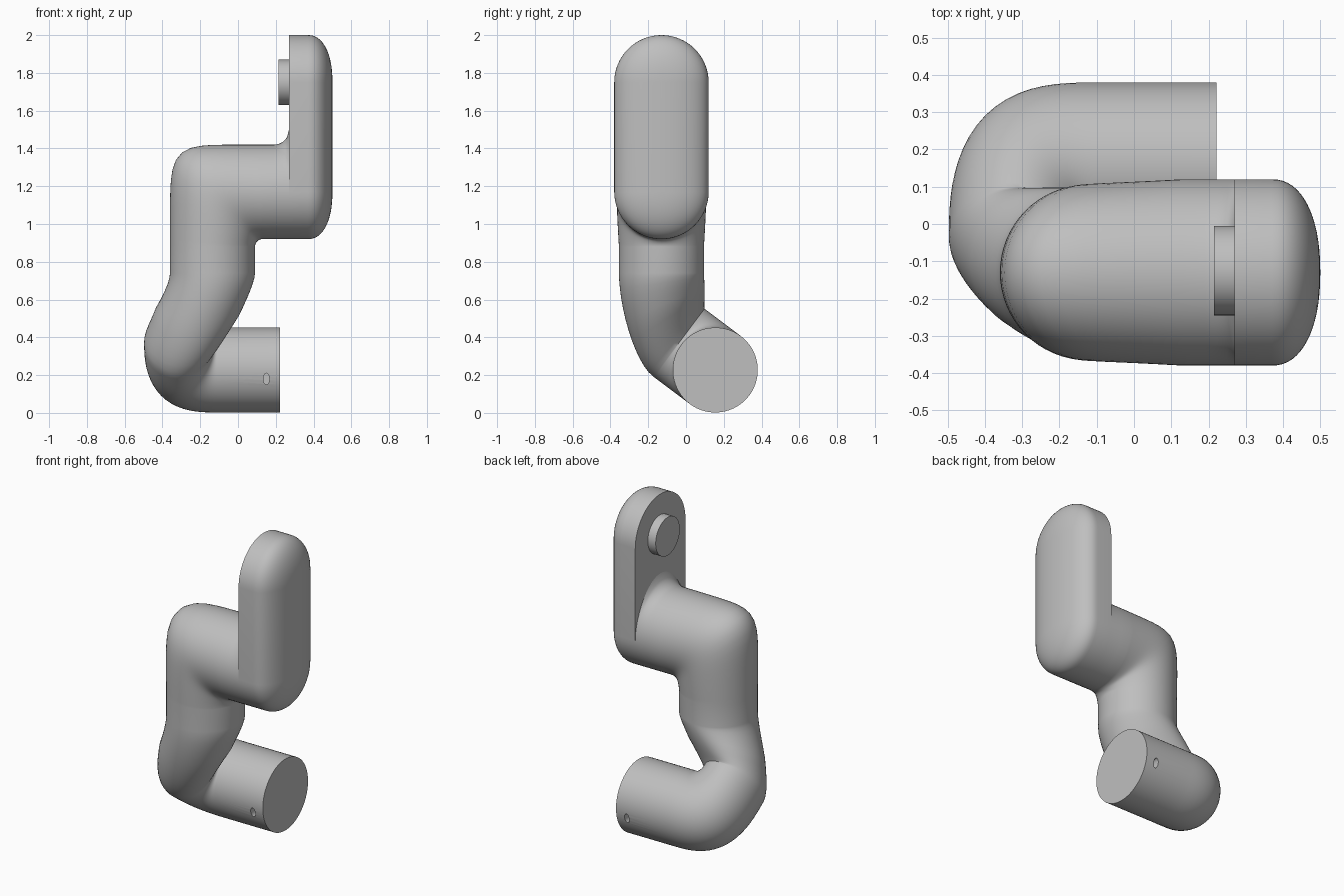
import bpy, bmesh
from math import sin, cos, pi, radians
from mathutils import Vector as V

cube = bpy.data.objects.get("Cube")
if cube:
    bpy.data.objects.remove(cube)

grey = bpy.data.materials.new("light grey")
grey.use_nodes = True
GREY = (0.52, 0.52, 0.52, 1)
grey.diffuse_color = GREY
grey.node_tree.nodes["Principled BSDF"].inputs["Base Color"].default_value = GREY

SIDES = 64
X, Y, Z = V((1, 0, 0)), V((0, 1, 0)), V((0, 0, 1))


def loft(name, rings):
    """Skin a list of closed rings and cap both ends."""
    bm = bmesh.new()
    loops = [[bm.verts.new(p) for p in ring] for ring in rings]
    for a, b in zip(loops, loops[1:]):
        for i in range(len(a)):
            j = (i + 1) % len(a)
            bm.faces.new((a[i], a[j], b[j], b[i]))
    bm.faces.new(loops[0])
    bm.faces.new(loops[-1])
    bmesh.ops.recalc_face_normals(bm, faces=bm.faces)
    mesh = bpy.data.meshes.new(name)
    bm.to_mesh(mesh)
    bm.free()
    mesh.materials.append(grey)
    obj = bpy.data.objects.new(name, mesh)
    bpy.context.collection.objects.link(obj)
    return obj


def ellipse(c, u, w):
    return [c + u * cos(2 * pi * k / SIDES) + w * sin(2 * pi * k / SIDES)
            for k in range(SIDES)]


def elbow(pivot, a_dir, b_dir, a, b, inner, power, w0, w1, steps=20):
    """Rings fanned about a pivot, from a_dir to b_dir, with a rounded outer corner."""
    rings = []
    for i in range(steps + 1):
        t = i / steps
        ca, sa = cos(t * pi / 2), sin(t * pi / 2)
        ray = a_dir * ca + b_dir * sa
        outer = ((ca / a) ** power + (max(sa, 0) / b) ** power) ** (-1 / power)
        rings.append(ellipse(pivot + ray * (outer + inner) / 2,
                             ray * (outer - inner) / 2, w0.lerp(w1, t)))
    return rings


# Lower socket, running along x
R = 0.225
base = V((0, 0.155, 0.227))
lean = V((0, -0.8, 0.6))
side = V((0, 0.6, 0.8)) * R
rings = [ellipse(base + X * 0.222, -lean * R, side)]

# Lower elbow, leaning forward and up
pivot = base + X * -0.11 + lean * 0.24
rings += elbow(pivot, -lean, -X, 0.24 + R, 0.387, 0.015, 2.7, side, side)

# Curved neck into the upright
c0, c1 = pivot - X * 0.201, V((-0.135, -0.13, 0.74))
t0, t1 = lean * 0.2 + X * 0.08, Z * 0.25
for i in range(1, 13):
    t = i / 12
    c = (c0 * (2*t**3 - 3*t*t + 1) + t0 * (t**3 - 2*t*t + t)
         + c1 * (3*t*t - 2*t**3) + t1 * (t**3 - t*t))
    w = side.lerp(Y * R, t).normalized() * R
    rings.append(ellipse(c, -X * (0.186 + (R - 0.186) * min(1, 2 * t)), w))

# Upper elbow
R2 = 0.25
rings += elbow(V((0.13, -0.13, 0.88)), -X, Z, 0.49, 0.54, 0.04, 6.5, Y * R, Y * R2)

# Horizontal arm with a fillet flaring up into the link
for i in range(9):
    t = i / 8
    ring = ellipse(V((0.19 + 0.08 * t, -0.13, 1.17)), Z * R2, Y * R2)
    flare = 0.08 * (1 - (1 - t * t) ** 0.5)
    for k, p in enumerate(ring):
        p.z += flare * max(0, cos(2 * pi * k / SIDES)) ** 2
    rings.append(ring)
arm = loft("bent_arm", rings)


# Upright link: rounded slot outline with a domed outer side
def slot(x, r):
    pts = []
    for z, start in ((1.75, 0), (1.17, pi)):
        for k in range(33):
            a = start + pi * k / 32
            pts.append(V((x, -0.13 + r * cos(a), z + r * sin(a))))
    return pts


link_rings = [slot(0.27, R2)]
for i in range(17):
    a = radians(89.5) * i / 16
    link_rings.append(slot(0.37 + 0.13 * sin(a) ** 0.9, R2 * cos(a) ** 0.9))
link = loft("upright_link", link_rings)

# Pin on the flat inner face
pin = loft("pin", [ellipse(V((x, -0.125, 1.75)), Z * 0.12, Y * 0.12) for x in (0.215, 0.28)])

# Small slot holes on both sides of the socket
for name, y in (("front_hole_cutter", -0.07), ("back_hole_cutter", 0.38)):
    cutter = loft(name, [ellipse(V((0.15, y + d, 0.18)), X * 0.016, Z * 0.03)
                         for d in (-0.05, 0.05)])
    cutter.hide_render = True
    cutter.hide_set(True)
    cutter.display_type = 'WIRE'
    mod = arm.modifiers.new(name, 'BOOLEAN')
    mod.operation = 'DIFFERENCE'
    mod.solver = 'EXACT'
    mod.object = cutter

# Smooth shading with crisp edges
bpy.ops.object.select_all(action='DESELECT')
for obj in (arm, link, pin):
    obj.select_set(True)
    bpy.context.view_layer.objects.active = obj
bpy.ops.object.shade_smooth_by_angle(angle=radians(40))
